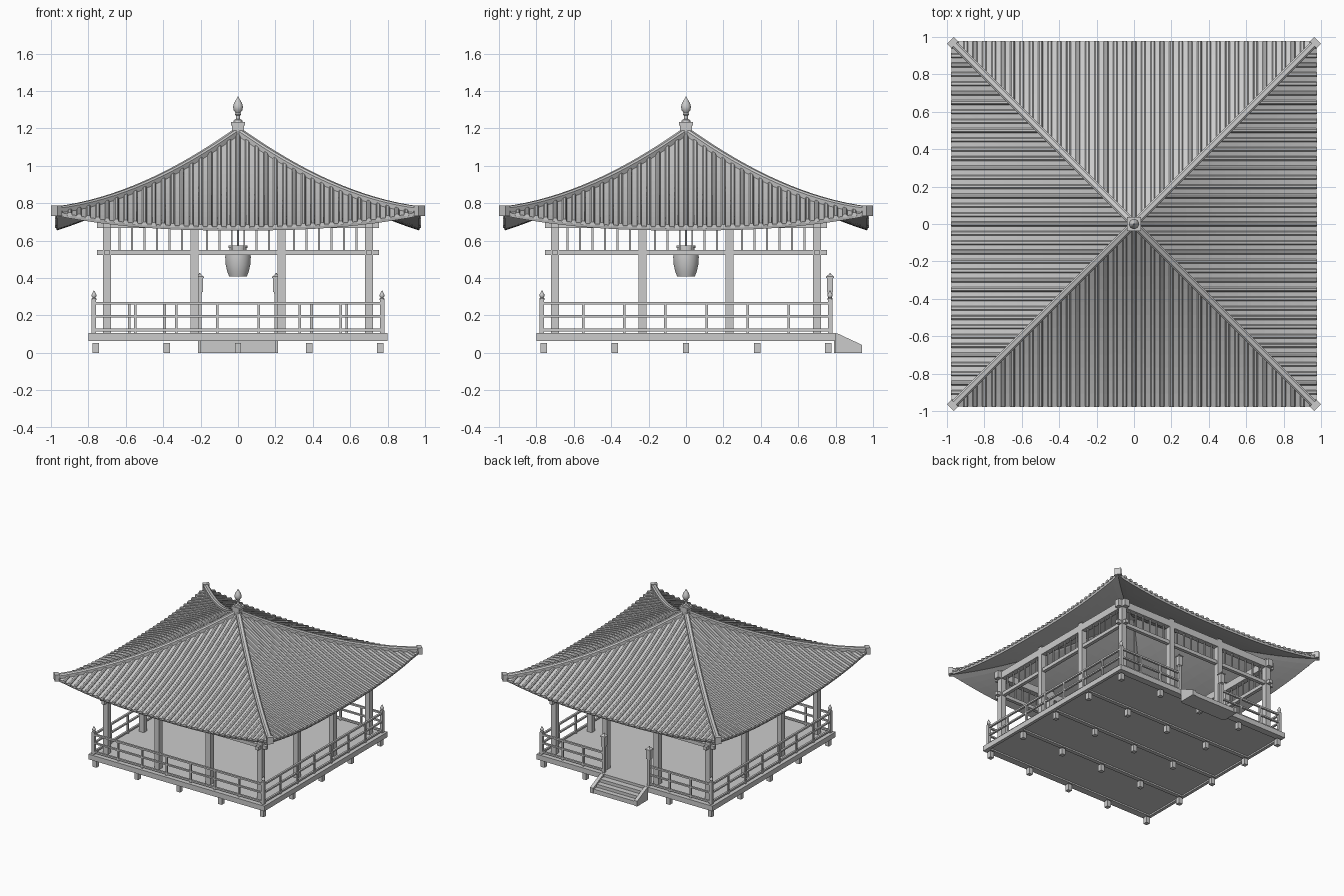
import bpy, bmesh, math
from mathutils import Matrix, Vector

if "Cube" in bpy.data.objects:
    bpy.data.objects.remove(bpy.data.objects["Cube"])

R = 0.975          # roof half width at the eaves
QUARTERS = [Matrix.Rotation(i * math.pi / 2, 4, 'Z') for i in range(4)]
ONE = [Matrix.Identity(4)]


def finish(name, bm):
    me = bpy.data.meshes.new(name)
    bm.to_mesh(me)
    bm.free()
    ob = bpy.data.objects.new(name, me)
    bpy.context.collection.objects.link(ob)
    return ob


def boxes(name, items, turns=ONE):
    """Each item: x0, x1, y0, y1, z0, z1; repeated for every turn."""
    bm = bmesh.new()
    for t in turns:
        for x0, x1, y0, y1, z0, z1 in items:
            c = Matrix.Translation(((x0 + x1) / 2, (y0 + y1) / 2, (z0 + z1) / 2))
            s = Matrix.Diagonal((x1 - x0, y1 - y0, z1 - z0, 1))
            bmesh.ops.create_cube(bm, size=1, matrix=t @ c @ s)
    return finish(name, bm)


def post(x, y, w, z0, z1):
    return (x - w / 2, x + w / 2, y - w / 2, y + w / 2, z0, z1)


def lathe(name, profile, places, n=16, smooth=True):
    """Spin an (r, z) profile at each (x, y) place."""
    bm = bmesh.new()
    for px, py in places:
        rings = [[bm.verts.new((px + r * math.cos(2 * math.pi * (i + .5) / n),
                                py + r * math.sin(2 * math.pi * (i + .5) / n), z))
                  for i in range(n)] for r, z in profile]
        for a, b in zip(rings, rings[1:]):
            for i in range(n):
                j = (i + 1) % n
                bm.faces.new((a[i], a[j], b[j], b[i]))
        bm.faces.new(rings[0][::-1])
        bm.faces.new(rings[-1])
    ob = finish(name, bm)
    if smooth:
        bpy.context.view_layer.objects.active = ob
        ob.select_set(True)
        bpy.ops.object.shade_smooth_by_angle(angle=math.radians(40))
        ob.select_set(False)
    return ob


def sweep(bm, path, side, section, turn):
    """Sweep a (sideways, up) section along a path, with capped ends."""
    rings = [[bm.verts.new(turn @ (p + side * a + Vector((0, 0, b)))) for a, b in section]
             for p in path]
    n = len(section)
    for r, s in zip(rings, rings[1:]):
        for i in range(n):
            bm.faces.new((r[i], r[(i + 1) % n], s[(i + 1) % n], s[i]))
    bm.faces.new(rings[0])
    bm.faces.new(rings[-1][::-1])


def roof_z(x, y):
    d, m = max(abs(x), abs(y)) / R, min(abs(x), abs(y)) / R
    return 1.18 - 0.69 * d + 0.185 * d * d + 0.08 * m ** 2.5


# Foundation stones, joists and deck
grid = [-0.76, -0.38, 0, 0.38, 0.76]
boxes("foundation_stones", [post(x, y, 0.034, 0, 0.053) for x in grid for y in grid])
boxes("deck", [(-.8, .8, -.8, .8, 0.076, 0.106)])
boxes("deck_rim", [(-.8, .8, -.8, -.775, 0.064, 0.078)], QUARTERS)
boxes("joists", [(-.78, .78, y - .016, y + .016, 0.064, 0.078) for y in grid])

# Columns and beams
cols = (-0.70, -0.233, 0.233)
boxes("columns", [post(x, -0.70, 0.044, 0.105, 0.74) for x in cols], QUARTERS)
boxes("tie_beams", [(-.755, .755, -.714, -.686, 0.523, 0.551)], QUARTERS)
boxes("top_beams", [(-.755, .755, -.722, -.678, 0.668, 0.725)], QUARTERS)

# Lattice slats between the beams
slats = []
for a, b in ((-0.70, -0.233), (-0.233, 0.233), (0.233, 0.70)):
    slats += [post(a + (b - a) * i / 7, -0.70, 0.01, 0.55, 0.67) for i in range(1, 7)]
boxes("lattice_slats", slats, QUARTERS)

# Railing: three closed sides, back side open in the middle
P = 0.77
rails_z = ((0.115, 0.129), (0.19, 0.202), (0.258, 0.272))
boxes("railing", [(-P, P, -P - .008, -P + .008, a, b) for a, b in rails_z]
      + [post(-P + 0.22 * i, -P, 0.014, 0.105, 0.26) for i in range(1, 7)],
      [QUARTERS[0], QUARTERS[1], QUARTERS[3]])
back = []
for s in (-1, 1):
    lo, hi = sorted((s * 0.205, s * P))
    back += [(lo, hi, P - .008, P + .008, a, b) for a, b in rails_z]
    back += [post(s * x, P, 0.014, 0.105, 0.26) for x in (0.393, 0.582)]
boxes("back_railing", back)
boxes("corner_posts", [post(-P, -P, 0.024, 0.105, 0.285)], QUARTERS)
lathe("corner_post_finials",
      [(.014, .283), (.014, .291), (.008, .295), (.014, .304), (.013, .312), (.007, .322), (.001, .333)],
      [(x, y) for x in (-P, P) for y in (-P, P)], 10)

# Lantern posts beside the stairs
gate = [post(s * .205, P, w, a, b) for s in (-1, 1)
        for w, a, b in ((.022, .105, .33), (.034, .325, .402), (.026, .315, .326))]
boxes("lantern_posts", gate)
lathe("lantern_caps", [(.031, .400), (.031, .407), (.006, .422), (.004, .428)],
      [(-.205, P), (.205, P)], 4, False)

# Stairs at the back
boxes("stair_steps", [(-.2, .2, .79, .85, 0, .085), (-.2, .2, .85, .895, 0, .06),
                      (-.2, .2, .895, .935, 0, .035)])
bm = bmesh.new()
side_shape = [(.80, 0), (.94, 0), (.94, .043), (.81, .104), (.80, .104)]
for x in (-.2, .2):
    sweep(bm, [Vector((x - .014, 0, 0)), Vector((x + .014, 0, 0))], Vector((0, 1, 0)),
          side_shape, ONE[0])
bmesh.ops.recalc_face_normals(bm, faces=bm.faces)
finish("stair_sides", bm)

# Hanging bell
lathe("bell", [(.044, .408), (.048, .408), (.058, .435), (.066, .47), (.069, .51), (.068, .53),
               (.060, .537), (.046, .542), (.046, .560), (.052, .562), (.052, .574)], [(0, 0)], 24)
lathe("bell_rod", [(.005, .57), (.005, 1.15)], [(0, 0)], 8)

# Curved roof shell
bm = bmesh.new()
ROWS, COLS = 14, 24
for t in QUARTERS:
    g = []
    for i in range(ROWS + 1):
        d = R * max(i / ROWS, 0.005)
        row = []
        for j in range(COLS + 1):
            x = d * (2 * j / COLS - 1)
            row.append(bm.verts.new(t @ Vector((x, -d, roof_z(x, d)))))
        g.append(row)
    for i in range(ROWS):
        for j in range(COLS):
            bm.faces.new((g[i + 1][j], g[i + 1][j + 1], g[i][j + 1], g[i][j]))
bmesh.ops.remove_doubles(bm, verts=bm.verts, dist=0.0002)
shell = finish("roof_shell", bm)
mod = shell.modifiers.new("thickness", 'SOLIDIFY')
mod.thickness = 0.022
mod.offset = -1

# Round tile ribs running down each slope
bm = bmesh.new()
rib = [(-.013, -.008), (-.012, .005), (-.006, .012), (.006, .012), (.012, .005), (.013, -.008)]
for t in QUARTERS:
    for k in range(-19, 20):
        x = k * 0.05
        d0, d1 = max(abs(x), 0.03), R + 0.004
        path = [Vector((x, -d, roof_z(x, d)))
                for d in (d0 + (d1 - d0) * i / 12 for i in range(13))]
        sweep(bm, path, Vector((1, 0, 0)), rib, t)
bmesh.ops.recalc_face_normals(bm, faces=bm.faces)
finish("tile_ribs", bm)

# Hip ridges with blocks at the tips
bm = bmesh.new()
ridge = [(-.02, -.01), (-.02, .018), (-.010, .027), (.010, .027), (.02, .018), (.02, -.01)]
tip = [(-.025, -.022), (-.025, .033), (.025, .033), (.025, -.022)]
side = Vector((1, -1, 0)).normalized()
for t in QUARTERS:
    sweep(bm, [Vector((d, d, roof_z(d, d))) for d in (0.02 + 0.95 * i / 16 for i in range(17))],
          side, ridge, t)
    sweep(bm, [Vector((d, d, roof_z(R, R))) for d in (.958, .982)], side, tip, t)
bmesh.ops.recalc_face_normals(bm, faces=bm.faces)
finish("hip_ridges", bm)

# Apex base and jewel finial
boxes("apex_base", [post(0, 0, .062, 1.14, 1.222), post(0, 0, .074, 1.215, 1.235)])
lathe("apex_finial", [(.026, 1.233), (.022, 1.245), (.012, 1.25), (.011, 1.268), (.018, 1.275),
                      (.012, 1.282), (.024, 1.298), (.027, 1.315), (.022, 1.335),
                      (.011, 1.353), (.001, 1.372)], [(0, 0)], 16)
